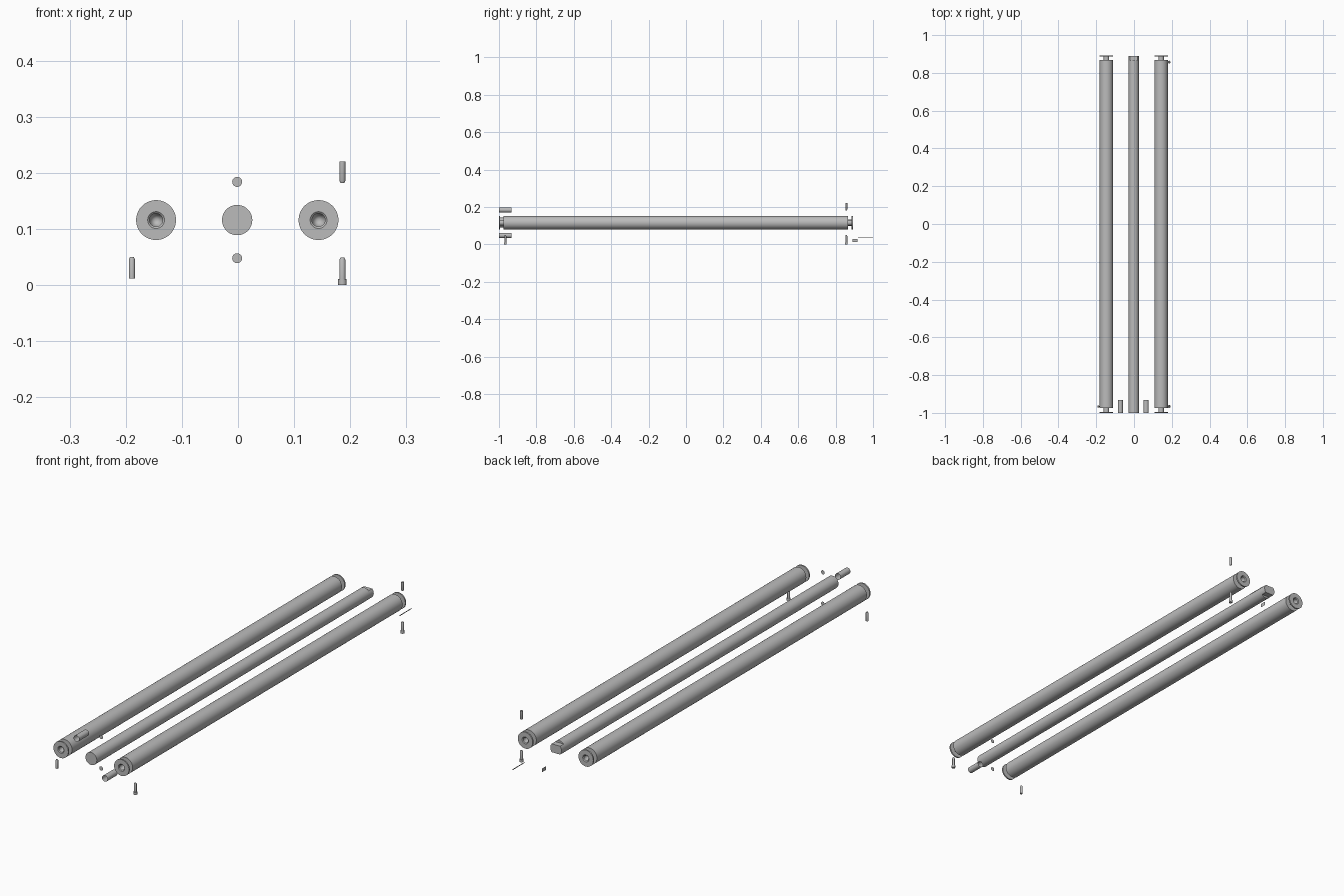
import bpy, bmesh, math
from mathutils import Vector

cube = bpy.data.objects.get("Cube")
if cube:
    bpy.data.objects.remove(cube, do_unlink=True)

# Single material
steel = bpy.data.materials.new("grey steel")
steel.use_nodes = True
GREY = (0.5, 0.5, 0.5, 1)
steel.diffuse_color = GREY
steel.node_tree.nodes["Principled BSDF"].inputs["Base Color"].default_value = GREY


def finish(name, bm, smooth=True):
    mesh = bpy.data.meshes.new(name)
    bm.to_mesh(mesh)
    bm.free()
    mesh.materials.append(steel)
    obj = bpy.data.objects.new(name, mesh)
    bpy.context.collection.objects.link(obj)
    if smooth:
        bpy.ops.object.select_all(action="DESELECT")
        obj.select_set(True)
        bpy.context.view_layer.objects.active = obj
        bpy.ops.object.shade_smooth_by_angle(angle=math.radians(35))
    return obj


def lathe(name, profile, axis, origin, sides=48):
    """Revolve (radius, distance) points about a world axis through origin."""
    bm = bmesh.new()
    axis = Vector(axis)
    side = axis.orthogonal().normalized()
    pts = [bm.verts.new(side * r + axis * d) for r, d in profile]
    edges = [bm.edges.new(pair) for pair in zip(pts, pts[1:])]
    bmesh.ops.spin(bm, geom=pts + edges, cent=(0, 0, 0), axis=axis,
                   angle=math.tau, steps=sides, use_duplicate=False)
    bmesh.ops.remove_doubles(bm, verts=bm.verts, dist=1e-5)
    bmesh.ops.recalc_face_normals(bm, faces=bm.faces)
    bmesh.ops.translate(bm, verts=bm.verts, vec=origin)
    return finish(name, bm)


def sheet(name, x, y0, y1, z0, z1):
    """Flat upright plate facing sideways."""
    bm = bmesh.new()
    bm.faces.new([bm.verts.new((x, y, z))
                  for y, z in ((y0, z0), (y1, z0), (y1, z1), (y0, z1))])
    return finish(name, bm, smooth=False)


Y, Z = (0, 1, 0), (0, 0, 1)
AXIS_Z = 0.116
R = 0.0355

# Long rollers: body, grooved neck, flange and tapered bore, mirrored end to end
MID, HALF = -0.054, 0.946
end = [(0, 0.04), (0.0116, 0.022), (0.0116, 0.003), (0.015, 0), (R, 0),
       (R, 0.006), (0.0145, 0.006), (0.0145, 0.025), (R, 0.025)]
roller = [(r, d - HALF) for r, d in end]
roller += [(r, HALF - d) for r, d in reversed(end)]
for name, x in (("right_roller", -0.146), ("left_roller", 0.1435)):
    lathe(name, roller, Y, (x, MID, AXIS_Z), 64)

# Centre shaft with two flats cut on the back end
shaft_r = 0.027
shaft = lathe("centre_shaft", [(0, -1), (shaft_r, -1), (shaft_r, 0.862),
                               (shaft_r, 0.89), (0, 0.89)],
              Y, (-0.0015, 0, AXIS_Z))
for s in (-1, 1):
    bm = bmesh.new()
    bmesh.ops.create_cube(bm, size=1)
    bmesh.ops.scale(bm, verts=bm.verts, vec=(0.1, 0.06, 0.03))
    bmesh.ops.translate(bm, verts=bm.verts, vec=(0, 0.895, AXIS_Z + s * 0.033))
    cutter = finish("flat_cutter", bm, smooth=False)
    cutter.hide_render = True
    cutter.hide_viewport = True
    mod = shaft.modifiers.new("flat", "BOOLEAN")
    mod.operation = "DIFFERENCE"
    mod.object = cutter
bpy.context.view_layer.update()
baked = bpy.data.meshes.new_from_object(
    shaft.evaluated_get(bpy.context.evaluated_depsgraph_get()))
shaft.modifiers.clear()
shaft.data = baked
for obj in [o for o in bpy.data.objects if o.name.startswith("flat_cutter")]:
    bpy.data.objects.remove(obj, do_unlink=True)

# Open sleeves and their separate end discs
for name, x, z in (("upper", -0.072, 0.184), ("lower", 0.064, 0.048)):
    lathe(name + "_sleeve", [(0.0135, -1), (0.0135, -0.933)], Y, (x, 0, z), 32)
    lathe(name + "_disc", [(0, -0.932), (0.0088, -0.932)], Y, (-0.0015, 0, z), 32)

# Small upright pins and bolts
pin = [(0, 0), (0.0055, 0), (0.0055, 0.034), (0.0035, 0.038), (0, 0.038)]
bolt = [(0, 0), (0.0075, 0), (0.0075, 0.011)] + [(r, d + 0.011) for r, d in pin[1:]]
lathe("front_right_pin", pin, Z, (-0.189, -0.966, 0.012), 24)
lathe("front_left_bolt", bolt, Z, (0.186, -0.966, 0), 24)
lathe("back_left_bolt", bolt, Z, (0.186, 0.857, 0), 24)
lathe("back_left_pin", pin, (0, 0, -1), (0.186, 0.857, 0.22), 24)

# Thin loose plates behind the back end
sheet("long_key_plate", 0.128, 0.92, 1.0, 0.033, 0.037)
sheet("short_key_plate", 0.046, 0.89, 0.917, 0.014, 0.03)
